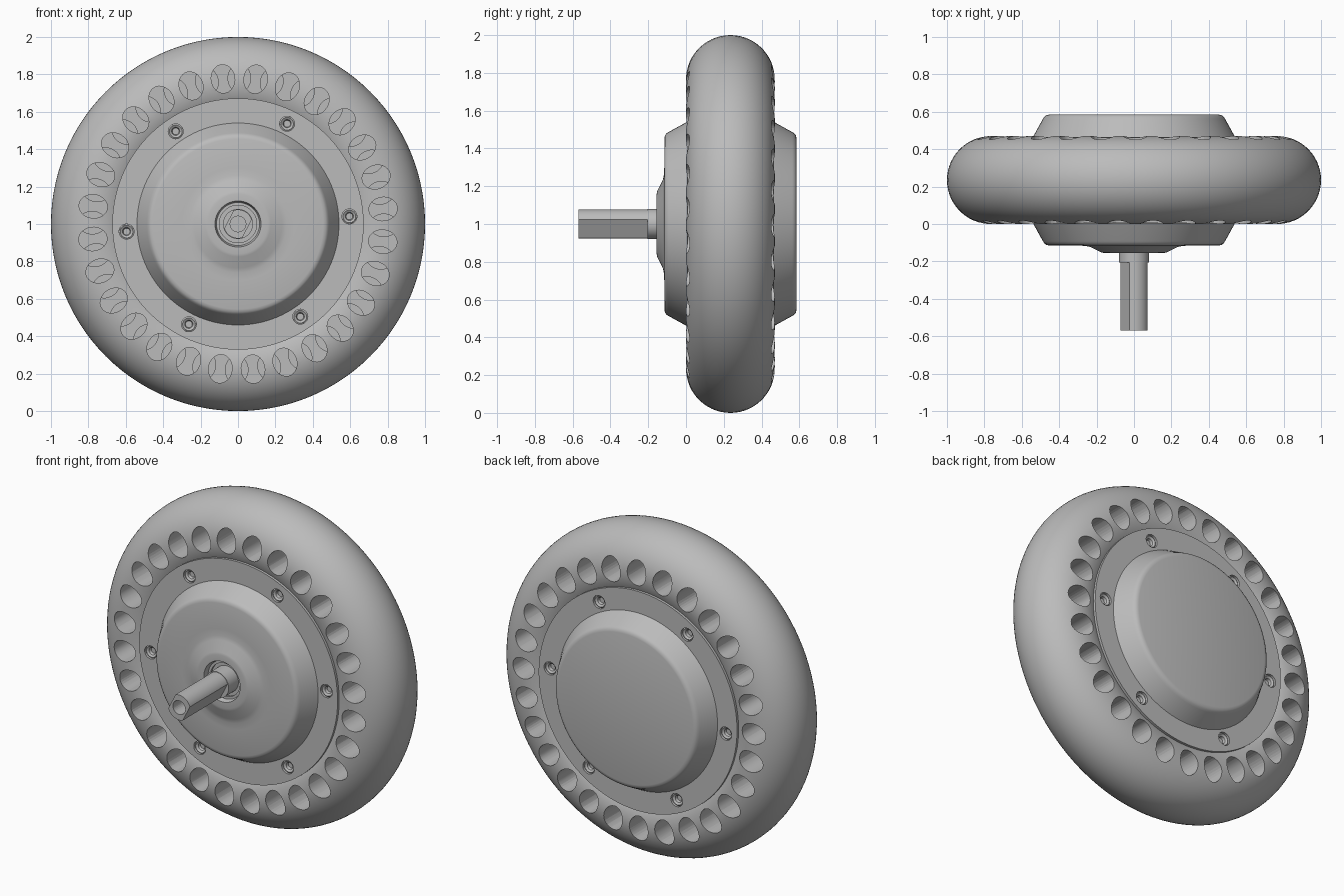
import bpy, bmesh
from math import sin, cos, pi, radians, sqrt
from mathutils import Vector, Matrix

if "Cube" in bpy.data.objects:
    bpy.data.objects.remove(bpy.data.objects["Cube"])

MID = 0.235          # middle plane of the tyre along y
SEGS = 112

grey = bpy.data.materials.new("plain_grey")
grey.use_nodes = True
grey.diffuse_color = (0.5, 0.5, 0.5, 1)
grey.node_tree.nodes["Principled BSDF"].inputs["Base Color"].default_value = (0.5, 0.5, 0.5, 1)


def finish(name, bm, smooth=True):
    """Turn a bmesh into a named object with the shared material."""
    bmesh.ops.recalc_face_normals(bm, faces=bm.faces)
    mesh = bpy.data.meshes.new(name)
    bm.to_mesh(mesh)
    bm.free()
    mesh.materials.append(grey)
    obj = bpy.data.objects.new(name, mesh)
    bpy.context.collection.objects.link(obj)
    if smooth:
        shade(obj)
    return obj


def shade(obj):
    bpy.ops.object.select_all(action='DESELECT')
    bpy.context.view_layer.objects.active = obj
    obj.select_set(True)
    bpy.ops.object.shade_smooth_by_angle(angle=radians(28))


def lathe(bm, profile, centre=(0, 0, 1), segs=SEGS, closed=False):
    """Revolve (radius, y) points about an axis parallel to y."""
    verts = [bm.verts.new((r, y, 0)) for r, y in profile]
    pairs = list(zip(verts, verts[1:]))
    if closed:
        pairs.append((verts[-1], verts[0]))
    edges = [bm.edges.new(p) for p in pairs]
    before = set(bm.verts) - set(verts)
    bmesh.ops.spin(bm, geom=verts + edges, cent=(0, 0, 0), axis=(0, 1, 0),
                   angle=2 * pi, steps=segs, use_duplicate=False)
    new = [v for v in bm.verts if v not in before]
    bmesh.ops.remove_doubles(bm, verts=new, dist=1e-5)
    new = [v for v in bm.verts if v not in before]
    bmesh.ops.translate(bm, verts=new, vec=Vector(centre))


def plug(bm, x, z, y0, y1, rx, rz, turn=0.0, segs=32):
    """Elliptical prism running along y."""
    mat = (Matrix.Translation((x, (y0 + y1) / 2, z)) @ Matrix.Rotation(turn, 4, 'Y')
           @ Matrix.Diagonal((rx, abs(y1 - y0), rz, 1)) @ Matrix.Rotation(pi / 2, 4, 'X'))
    bmesh.ops.create_cone(bm, cap_ends=True, segments=segs, radius1=1, radius2=1,
                          depth=1, matrix=mat)


def carve(obj, cutter):
    """Subtract the cutter, then discard it."""
    cutter.hide_render = True
    mod = obj.modifiers.new("carve", 'BOOLEAN')
    mod.operation, mod.solver, mod.object = 'DIFFERENCE', 'EXACT', cutter
    bpy.ops.object.select_all(action='DESELECT')
    bpy.context.view_layer.objects.active = obj
    obj.select_set(True)
    bpy.ops.object.modifier_apply(modifier=mod.name)
    bpy.data.objects.remove(cutter)
    shade(obj)


def side_y(side, y):
    """Mirror a front-side y to the back when side is 1."""
    return y if side < 0 else 2 * MID - y


# Tyre: round section, closed by a straight bore
R, r, bore = 0.765, 0.235, 0.64
stop = pi - 1.012
arc = [-stop + 2 * stop * i / 40 for i in range(41)]
section = [(R + r * cos(a), MID + r * sin(a)) for a in arc]
bm = bmesh.new()
lathe(bm, section, closed=True)
tyre = finish("tyre", bm)

# Blind cushioning holes, staggered by half a pitch between the sides
bm = bmesh.new()
pitch = 2 * pi / 28
for side, start in ((-1, radians(6.95)), (1, radians(0.52))):
    for i in range(28):
        a = start + i * pitch
        plug(bm, 0.78 * sin(a), 1 + 0.78 * cos(a), side_y(side, -0.1),
             side_y(side, 0.28), 0.063, 0.076, a)
carve(tyre, finish("tyre_hole_cutter", bm, False))

# Hub: flanges, conical covers and a front boss with a seal recess
flange_y = 0.004
cover = [(0.672, 0.06), (0.672, flange_y), (0.54, flange_y), (0.487, -0.092),
         (0.48, -0.103), (0.47, -0.111), (0.455, -0.115)]
boss = [(0.30, -0.115), (0.26, -0.117), (0.235, -0.122), (0.175, -0.152), (0.16, -0.155),
        (0.123, -0.155), (0.115, -0.125), (0.10, -0.125), (0.10, -0.11), (0, -0.11)]
back = [(rad, side_y(1, y)) for rad, y in reversed(cover)]
bm = bmesh.new()
lathe(bm, [(0, side_y(1, -0.115))] + back + cover + boss)
hub = finish("hub", bm)

# Screw pockets in both flanges
spots = [(0.597 * cos(a), 1 + 0.597 * sin(a))
         for a in (radians(3.9 + 60 * i) for i in range(6))]
bm = bmesh.new()
for side in (-1, 1):
    for x, z in spots:
        plug(bm, x, z, side_y(side, -0.05), side_y(side, 0.045), 0.04, 0.04)
carve(hub, finish("pocket_cutter", bm, False))

# Screws with countersunk heads and sockets
head = [(0.04, 0.05), (0.04, 0.018), (0.034, 0.014), (0.022, 0.022),
        (0.018, 0.038), (0, 0.038)]
for side, label in ((-1, "front"), (1, "back")):
    bm = bmesh.new()
    for x, z in spots:
        lathe(bm, [(rad, side_y(side, y)) for rad, y in head], (x, 0, z), 20)
    finish(label + "_screws", bm)

# Back centre cap, almost flush
bm = bmesh.new()
plug(bm, 0, 1, 0.57, 0.5875 - 0.0005 - 0.01, 0.146, 0.146, segs=64)
finish("back_cap", bm)

# Collar around the shaft root
bm = bmesh.new()
plug(bm, 0, 1, -0.09, -0.205, 0.08, 0.08, segs=48)
finish("shaft_collar", bm)

# Shaft with two flats and a bored end
bm = bmesh.new()
rad, half = 0.077, radians(45)
normal = radians(153)
ring = []
for turn in (0, pi):
    first = normal + turn + half
    for i in range(17):
        a = first + (pi - 2 * half) * i / 16
        ring.append(bm.verts.new((rad * cos(a), -0.57, 1 + rad * sin(a))))
face = bm.faces.new(ring)
grown = bmesh.ops.extrude_face_region(bm, geom=[face])["geom"]
bmesh.ops.translate(bm, vec=(0, 0.41, 0),
                    verts=[g for g in grown if isinstance(g, bmesh.types.BMVert)])
if not all(len(e.link_faces) == 2 for e in bm.edges):
    bmesh.ops.holes_fill(bm, edges=bm.edges)
shaft = finish("shaft", bm)
bm = bmesh.new()
plug(bm, 0, 1, -0.65, -0.45, 0.042, 0.042)
carve(shaft, finish("bore_cutter", bm, False))
